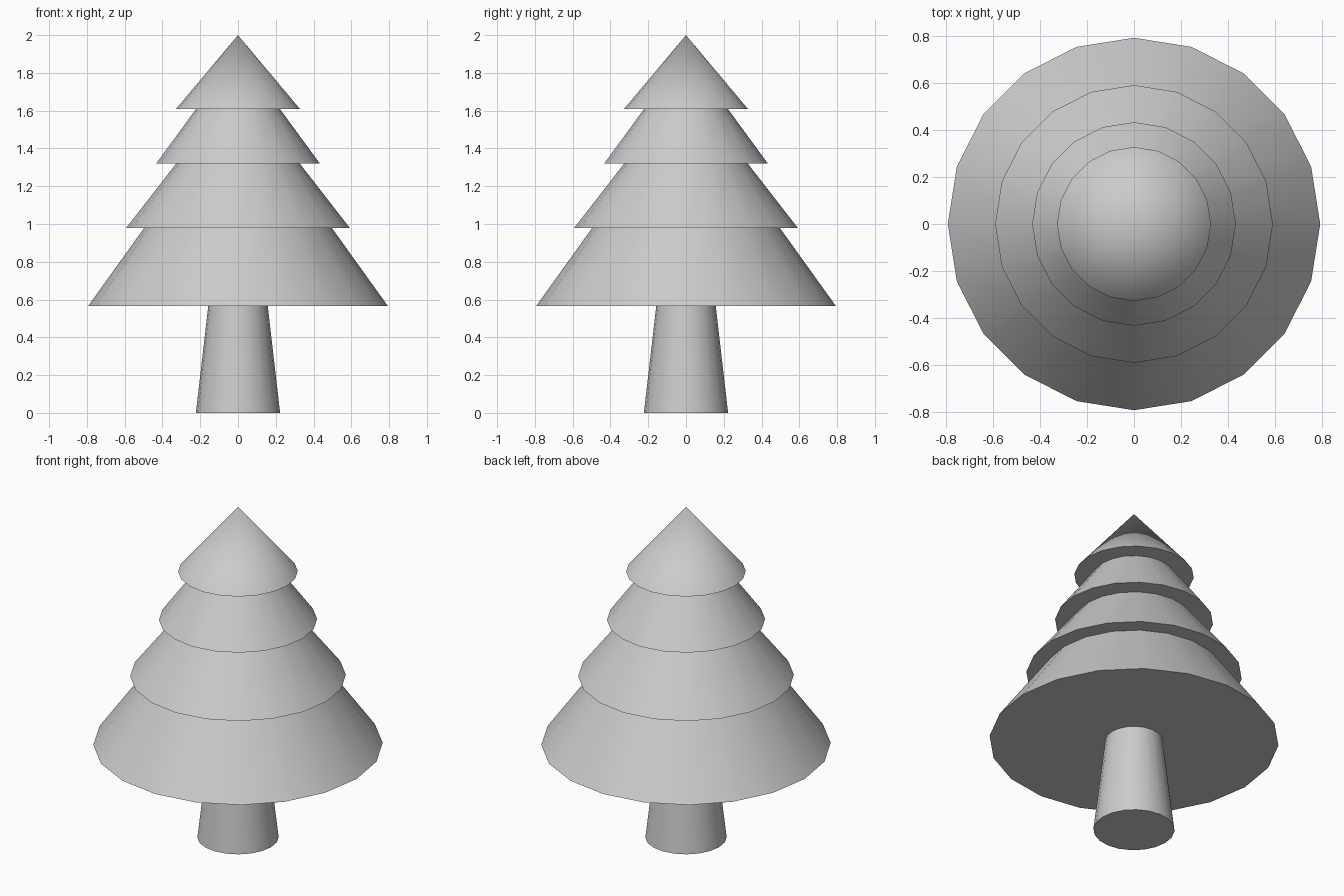
import bpy
import bmesh
import math

SIDES = 20

cube = bpy.data.objects.get("Cube")
if cube:
    bpy.data.objects.remove(cube, do_unlink=True)

# One plain grey for the whole tree
GREY = (0.6, 0.6, 0.6, 1.0)
grey = bpy.data.materials.new("plain grey")
grey.use_nodes = True
grey.diffuse_color = GREY
grey.node_tree.nodes["Principled BSDF"].inputs["Base Color"].default_value = GREY


def lathe(name, profile):
    """Spin a (radius, height) profile, starting and ending on the axis, about z."""
    bm = bmesh.new()
    verts = [bm.verts.new((r, 0, z)) for r, z in profile]
    edges = [bm.edges.new(pair) for pair in zip(verts, verts[1:])]
    bmesh.ops.spin(bm, geom=verts + edges, cent=(0, 0, 0), axis=(0, 0, 1),
                   angle=math.tau, steps=SIDES, use_merge=True)
    bmesh.ops.remove_doubles(bm, verts=bm.verts, dist=0.0001)
    bmesh.ops.recalc_face_normals(bm, faces=bm.faces)
    mesh = bpy.data.meshes.new(name)
    bm.to_mesh(mesh)
    bm.free()
    mesh.materials.append(grey)
    obj = bpy.data.objects.new(name, mesh)
    bpy.context.collection.objects.link(obj)
    bpy.ops.object.select_all(action="DESELECT")
    obj.select_set(True)
    bpy.context.view_layer.objects.active = obj
    bpy.ops.object.shade_smooth_by_angle(angle=math.radians(40))
    return obj


# Tapered trunk
lathe("trunk", [(0, 0), (0.223, 0), (0.157, 0.57), (0, 0.57)])

# Four stacked tiers: bottom height, skirt radius, radius where the next tier begins
TIERS = [(0.565, 0.794, 0.497), (0.979, 0.592, 0.328),
         (1.319, 0.434, 0.222), (1.609, 0.328, 0.0)]
tops = [tier[0] for tier in TIERS[1:]] + [2.0]
profile = [(0, TIERS[0][0])]
for (bottom, skirt, neck), top in zip(TIERS, tops):
    profile += [(skirt, bottom), (neck, top)]
lathe("foliage", profile)
